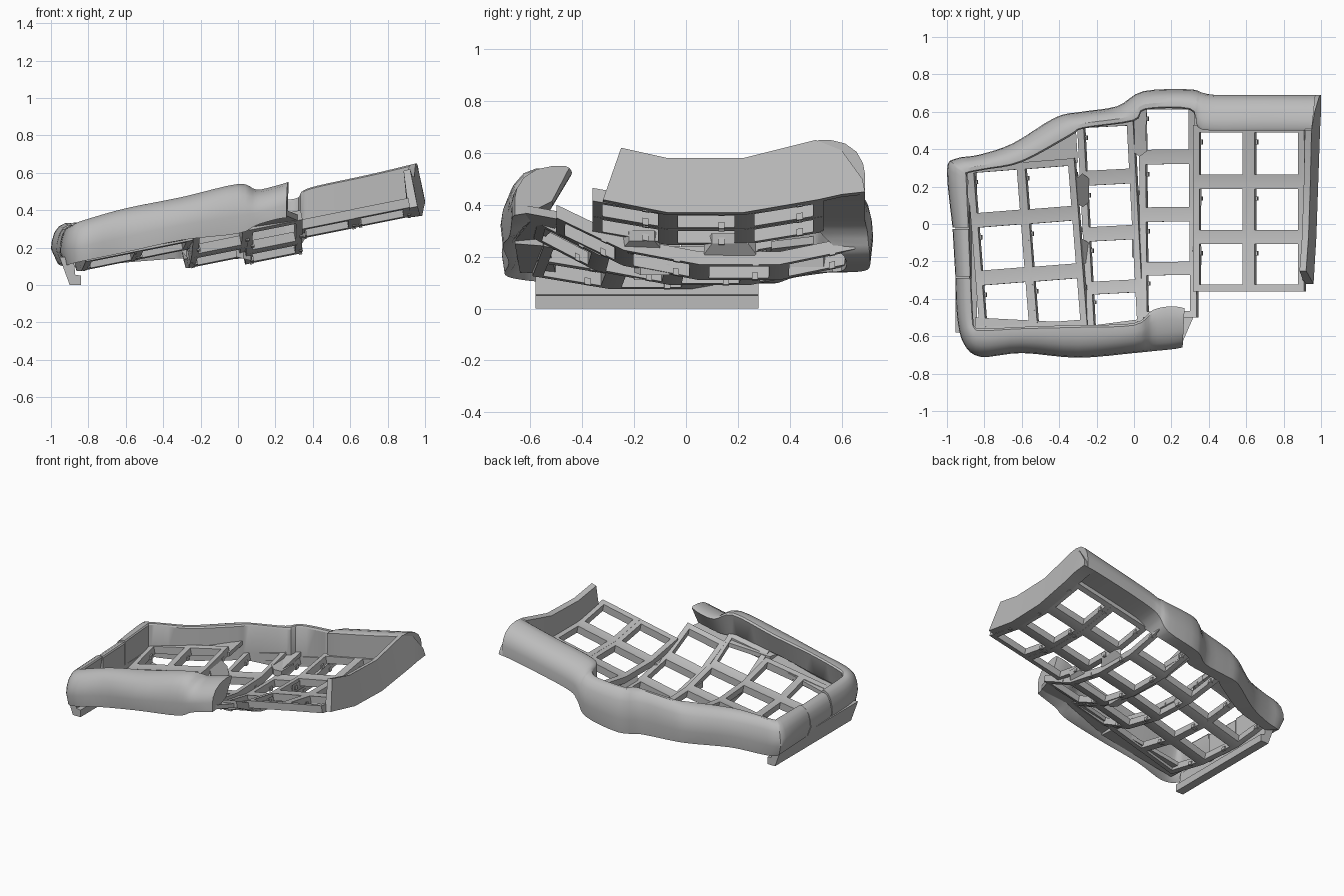
import bpy, bmesh
from math import radians, cos, sin
from mathutils import Vector

if "Cube" in bpy.data.objects:
    bpy.data.objects.remove(bpy.data.objects["Cube"], do_unlink=True)

grey = bpy.data.materials.new("plain grey")
grey.use_nodes = True
grey.diffuse_color = (0.5, 0.5, 0.5, 1)
grey.node_tree.nodes["Principled BSDF"].inputs["Base Color"].default_value = (0.5, 0.5, 0.5, 1)

TILT = 0.2  # sideways slope of the whole shell


def finish(name, bm, angle=32):
    bmesh.ops.remove_doubles(bm, verts=bm.verts, dist=0.0005)
    bmesh.ops.recalc_face_normals(bm, faces=bm.faces)
    me = bpy.data.meshes.new(name)
    bm.to_mesh(me)
    bm.free()
    me.materials.append(grey)
    ob = bpy.data.objects.new(name, me)
    bpy.context.collection.objects.link(ob)
    bpy.ops.object.select_all(action='DESELECT')
    ob.select_set(True)
    bpy.context.view_layer.objects.active = ob
    bpy.ops.object.shade_smooth_by_angle(angle=radians(angle))
    return ob


def loft(name, rings):
    """Skin a run of matching closed rings and cap both ends."""
    bm = bmesh.new()
    rows = [[bm.verts.new(p) for p in ring] for ring in rings]
    n = len(rows[0])
    for a, b in zip(rows, rows[1:]):
        for i in range(n):
            bm.faces.new((a[i], a[(i + 1) % n], b[(i + 1) % n], b[i]))
    bm.faces.new(rows[0])
    bm.faces.new(rows[-1])
    return finish(name, bm)


def smooth_path(pts, steps=4):
    """Catmull-Rom resampling of tuples."""
    pts = [Vector(p) for p in pts]
    out = []
    for i in range(len(pts) - 1):
        a, b, c, d = pts[max(i - 1, 0)], pts[i], pts[i + 1], pts[min(i + 2, len(pts) - 1)]
        for s in range(steps):
            t = s / steps
            out.append(b + (c - a) * (t / 2) + (a * 2 - b * 5 + c * 4 - d) * (t * t / 2)
                       + (b * 3 - a - c * 3 + d) * (t ** 3 / 2))
    return out + [pts[-1]]


# Rounded rim: each station is outer x, y, inner x, y, top z, bottom z, undercut
PROFILE = [(0, 0.35), (0.04, 0.55), (0.17, 0.77), (0.4, 0.93), (0.7, 1), (0.93, 1), (1, 0.96)]
SOLID = [(1, 0.25), (1, 0)]
HOLLOW = [(0.68, 0.28), (0.25, 0.04)]


def rim(name, stations, inside):
    rings = []
    for ox, oy, ix, iy, zt, zb, cut in smooth_path(stations):
        rings.append([(ox + (ix - ox) * f, oy + (iy - oy) * f, zb + (zt - zb) * g)
                      for f, g in [(cut, 0)] + PROFILE + inside])
    return loft(name, rings)


rim("back_rim", [
    (0.97, 0.69, 0.95, 0.5, 0.65, 0.45, 0), (0.7, 0.69, 0.7, 0.5, 0.59, 0.4, 0),
    (0.44, 0.69, 0.42, 0.5, 0.53, 0.34, 0), (0.37, 0.7, 0.34, 0.52, 0.5, 0.29, 0),
    (0.3, 0.72, 0.3, 0.61, 0.46, 0.2, 0.1), (0.05, 0.71, 0.06, 0.61, 0.44, 0.15, 0.1),
    (-0.09, 0.63, 0, 0.55, 0.43, 0.14, 0.1), (-0.28, 0.6, -0.27, 0.51, 0.4, 0.14, 0.1),
    (-0.42, 0.57, -0.34, 0.47, 0.39, 0.14, 0.1), (-0.65, 0.43, -0.6, 0.33, 0.36, 0.12, 0.1),
    (-0.83, 0.37, -0.8, 0.29, 0.34, 0.1, 0.15), (-0.95, 0.35, -0.89, 0.27, 0.33, 0.1, 0.25),
    (-1, 0.29, -0.89, 0.24, 0.33, 0.12, 0.3), (-0.97, -0.02, -0.88, -0.02, 0.32, 0.11, 0.3)], SOLID)
rim("left_rim_panel", [(-0.97, -0.026, -0.88, -0.026, 0.31, 0.11, 0.3),
                       (-0.955, -0.282, -0.87, -0.282, 0.31, 0.1, 0.3)], SOLID)
rim("front_rim", [
    (-0.955, -0.29, -0.87, -0.29, 0.32, 0.1, 0.3), (-0.945, -0.5, -0.86, -0.5, 0.32, 0.1, 0.25),
    (-0.91, -0.64, -0.85, -0.55, 0.33, 0.11, 0.15), (-0.82, -0.71, -0.81, -0.56, 0.35, 0.13, 0.08),
    (-0.6, -0.69, -0.6, -0.55, 0.41, 0.175, 0.05), (-0.3, -0.715, -0.3, -0.54, 0.47, 0.24, 0.05),
    (0, -0.69, 0, -0.53, 0.54, 0.275, 0.05), (0.1, -0.68, 0.1, -0.46, 0.51, 0.32, 0.03),
    (0.2, -0.67, 0.2, -0.44, 0.53, 0.35, 0), (0.26, -0.66, 0.27, -0.45, 0.55, 0.36, 0)], HOLLOW)

# Leaning right side wall: bottom x, y at bottom, y at top, bottom z, top z
rings = []
for xb, yb, yt, zb, zt in [(0.96, -0.32, -0.25, 0.42, 0.62), (0.975, -0.07, -0.07, 0.37, 0.58),
                           (0.985, 0.22, 0.22, 0.37, 0.58), (0.995, 0.51, 0.5, 0.42, 0.65),
                           (1, 0.6, 0.6, 0.44, 0.61), (1, 0.69, 0.68, 0.45, 0.5)]:
    k = zt - zb
    rings.append([(xb, yb, zb), (xb - k * TILT, yt, zt), (xb - 0.035 - k * TILT, yt, zt - 0.01),
                  (0.91, yb, zb - 0.01)])
loft("right_wall", rings)

# Desk foot under the left side
foot = [(-0.9, 0), (-0.84, 0), (-0.84, 0.05), (-0.87, 0.055), (-0.88, 0.15), (-0.955, 0.15)]
loft("left_foot", [[(x, y, z) for x, z in foot] for y in (-0.58, 0.28)])

# Key columns: centre x, lean in degrees, flat base z, row edge y, row edge rise
THICK = 0.05
three, four = (0.05, 0, 0, 0.05), (0.06, 0, 0, 0.055, 0.18)
columns = {
    "outer_column": (-0.7, 4.5, 0.105, (0.32, 0.03, -0.28, -0.58), three),
    "second_column": (-0.425, 4.5, 0.16, (0.34, 0.05, -0.26, -0.56), three),
    "third_column": (-0.115, 3, 0.12, (0.56, 0.25, -0.05, -0.34, -0.58), four),
    "fourth_column": (0.19, 0.5, 0.14, (0.65, 0.36, 0.05, -0.24, -0.5), four),
    "fifth_column": (0.475, 0, 0.275, (0.53, 0.225, -0.07, -0.36), three),
    "inner_column": (0.77, 0, 0.335, (0.53, 0.225, -0.07, -0.36), three),
}


def column(name, cx, lean, base, ys, rises):
    a = radians(lean)
    across = Vector((cos(a), sin(a), TILT))
    up = Vector((-TILT, 0, 1))
    bm = bmesh.new()
    half = 0.15
    mid = sum(ys) / len(ys)
    edges = [Vector((cx - (y - mid) * sin(a), y, base + r)) for y, r in zip(ys, rises)]
    for e0, e1 in zip(edges, edges[1:]):
        def at(u, v, w):
            return e0.lerp(e1, v) + across * (u * half) + up * w

        def rect(u, v, w):
            return [bm.verts.new(at(p, q, w)) for p, q in ((-u, v), (u, v), (u, 1 - v), (-u, 1 - v))]
        ob, ot = rect(1, 0, 0), rect(1, 0, THICK)
        ib, it = rect(0.77, 0.13, 0), rect(0.77, 0.13, THICK)
        for i in range(4):
            j = (i + 1) % 4
            bm.faces.new((ot[i], ot[j], it[j], it[i]))
            bm.faces.new((ob[i], ob[j], ib[j], ib[i]))
            bm.faces.new((it[i], it[j], ib[j], ib[i]))
            if i in (1, 3):
                bm.faces.new((ot[i], ot[j], ob[j], ob[i]))
        # small switch clip on each side rail
        for side in (-0.77, 0.97):
            c = [bm.verts.new(at(side + p, 0.3 + q, w)) for w in (-0.006, 0.02)
                 for p, q in ((-0.06, -0.04), (0.06, -0.04), (0.06, 0.04), (-0.06, 0.04))]
            for f in ((0, 1, 2, 3), (4, 5, 6, 7), (0, 1, 5, 4), (1, 2, 6, 5), (2, 3, 7, 6), (3, 0, 4, 7)):
                bm.faces.new([c[k] for k in f])
    for e in (0, -1):
        p = edges[e]
        bm.faces.new([bm.verts.new(p + across * (s * half) + up * w)
                      for s, w in ((-1, 0), (1, 0), (1, THICK), (-1, THICK))])
    finish(name, bm, 20)


for name, spec in columns.items():
    column(name, *spec)


# Sloping tabs that tie neighbouring columns of different height
def tab(name, x0, z0, x1, z1, y, width, thick=0.04):
    rings = []
    for x, z, h in ((x0, z0, 0.7), (0.5 * (x0 + x1), 0.5 * (z0 + z1), 1), (x1, z1, 0.7)):
        w = width * h / 2
        rings.append([(x, y - w, z), (x, y + w, z), (x, y + w, z + thick), (x, y - w, z + thick)])
    loft(name, rings)


tab("tab_second_third_back", -0.31, 0.2, -0.24, 0.11, 0.18, 0.18)
tab("tab_second_third_front", -0.31, 0.19, -0.24, 0.11, -0.15, 0.14)
tab("tab_third_fourth_back", -0.01, 0.19, 0.07, 0.16, 0.46, 0.2)
tab("tab_third_fourth_front", -0.01, 0.15, 0.07, 0.13, -0.12, 0.16)
tab("tab_fourth_fifth_back", 0.31, 0.17, 0.36, 0.25, 0.17, 0.2)
tab("tab_fourth_fifth_front", 0.31, 0.21, 0.36, 0.26, -0.17, 0.14)


# Gussets filling between the rim and the column ends
def gusset(name, pts, thick=0.03):
    loft(name, [pts, [(x, y, z + thick) for x, y, z in pts]])


gusset("back_left_gusset", [(-0.62, 0.31, 0.18), (-0.3, 0.33, 0.23), (-0.31, 0.5, 0.25), (-0.4, 0.5, 0.24),
                            (-0.62, 0.38, 0.19)])
gusset("back_step_gusset", [(-0.03, 0.53, 0.2), (0.06, 0.4, 0.17), (0.07, 0.64, 0.23), (0, 0.62, 0.22)])
gusset("back_fifth_gusset", [(0.32, 0.5, 0.3), (0.36, 0.5, 0.31), (0.36, 0.64, 0.33), (0.32, 0.64, 0.32)])
gusset("front_left_gusset", [(-0.85, -0.5, 0.13), (-0.28, -0.53, 0.24), (-0.28, -0.66, 0.25), (-0.85, -0.64, 0.14)])
gusset("front_right_gusset", [(-0.28, -0.55, 0.27), (0.33, -0.47, 0.34), (0.26, -0.63, 0.37), (-0.28, -0.66, 0.26)])
